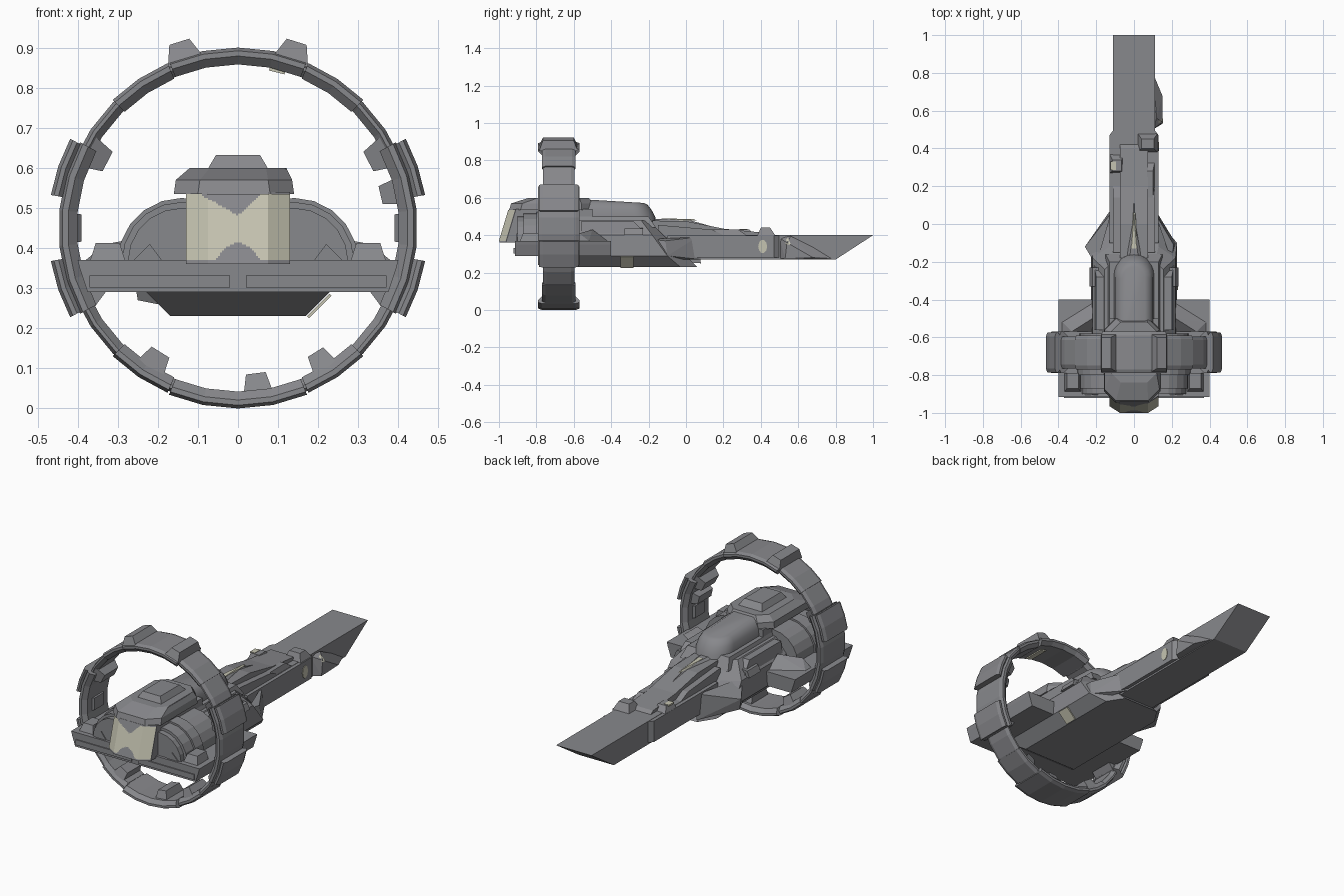
import bpy, bmesh, math
from mathutils import Vector

if "Cube" in bpy.data.objects:
    bpy.data.objects.remove(bpy.data.objects["Cube"])


def material(name, rgb):
    m = bpy.data.materials.new(name)
    m.diffuse_color = (*rgb, 1)
    m.use_nodes = True
    m.node_tree.nodes["Principled BSDF"].inputs["Base Color"].default_value = m.diffuse_color
    return m


GREY = material("hull grey", (0.245, 0.247, 0.262))
CREAM = material("pale cream", (0.56, 0.55, 0.44))


def finish(name, bm, mats=(GREY,)):
    bmesh.ops.recalc_face_normals(bm, faces=bm.faces)
    me = bpy.data.meshes.new(name)
    bm.to_mesh(me)
    bm.free()
    for m in mats:
        me.materials.append(m)
    ob = bpy.data.objects.new(name, me)
    bpy.context.collection.objects.link(ob)
    return ob


def hull(name, pts, mat=GREY):
    """Convex solid around a handful of points."""
    bm = bmesh.new()
    for p in pts:
        bm.verts.new(p)
    res = bmesh.ops.convex_hull(bm, input=bm.verts)
    loose = [v for v in bm.verts if not v.link_faces]
    bmesh.ops.delete(bm, geom=loose, context='VERTS')
    bmesh.ops.dissolve_limit(bm, angle_limit=0.01, verts=bm.verts, edges=bm.edges)
    return finish(name, bm, (mat,))


def box(name, x0, x1, y0, y1, z0, z1, mat=GREY, tx=0, ty0=0, ty1=0):
    """Box whose top may be pulled in at the sides, front and back."""
    return hull(name, [(x, y, z0) for x in (x0, x1) for y in (y0, y1)] +
                [(x, y, z1) for x in (x0 + tx, x1 - tx) for y in (y0 + ty0, y1 - ty1)], mat)


def loft(name, rings, closed=False, mat=GREY):
    bm = bmesh.new()
    vs = [[bm.verts.new(p) for p in r] for r in rings]
    n, k = len(vs[0]), len(vs)
    for i in range(k if closed else k - 1):
        a, b = vs[i], vs[(i + 1) % k]
        for j in range(n):
            bm.faces.new((a[j], a[(j + 1) % n], b[(j + 1) % n], b[j]))
    if not closed:
        bm.faces.new(vs[0])
        bm.faces.new(vs[-1])
    return finish(name, bm, (mat,))


def side_profile(name, pts, x0, x1, mat=GREY):
    return loft(name, [[(x, y, z) for y, z in pts] for x in (x0, x1)], mat=mat)


# --- big ring: base band plus heavier armour segments ---
CZ = 0.45


def polar(a, r, y):
    return (r * math.cos(a), y, CZ + r * math.sin(a))


def ring_part(name, d0, d1, rin, rout, y0, y1, closed=False):
    n = max(1, round((d1 - d0) / 11.25))
    mid, c = (rin + rout) / 2, 0.02
    sec = [(rin, y0 + c), (mid, y0), (rout - .008, y0), (rout, y0 + c),
           (rout, y1 - c), (rout - .008, y1), (mid, y1), (rin, y1 - c)]
    angs = [math.radians(d0 + (d1 - d0) * i / n) for i in range(n if closed else n + 1)]
    return loft(name, [[polar(a, r, y) for r, y in sec] for a in angs], closed)


ring_part("ring_band", 0, 360, 0.408, 0.442, -0.765, -0.595, True)
for i, mid in enumerate((90, 270)):
    ring_part(f"ring_cap_{i}", mid - 22.5, mid + 22.5, 0.408, 0.45, -0.79, -0.57)
for i, mid in enumerate((56.25, 123.75, 236.25, 303.75)):
    ring_part(f"ring_joint_plate_{i}", mid - 10.6, mid + 10.6, 0.405, 0.447, -0.77, -0.59)
for i, mid in enumerate((0, 180)):
    ring_part(f"ring_side_{i}", mid - 28.5, mid + 28.5, 0.402, 0.448, -0.79, -0.57)
    for s in (-1, 1):
        ring_part(f"ring_side_armour_{i}_{s}", mid + s * 19 - 9, mid + s * 19 + 9,
                  0.435, 0.474, -0.785, -0.575)


def tab(name, deg, r0, r1, w0, w1, y0, y1, mat=GREY):
    a = math.radians(deg)
    c, t = Vector((math.cos(a), 0, math.sin(a))), Vector((-math.sin(a), 0, math.cos(a)))
    o = Vector((0, 0, CZ))
    k = 0.02 if abs(r1 - r0) > 0.015 else 0
    hull(name, [o + c * r + t * (s * w) + Vector((0, y, 0))
                for r, w, ys in ((r0, w0, (y0, y1)), (r1, w1, (y0 + k, y1 - k)))
                for s in (-1, 1) for y in ys], mat)


# --- lugs on the outside and inside of the ring ---
for i, d in enumerate((107.5, 72.5)):
    tab(f"outer_lug_{i}", d, 0.435, 0.487, 0.046, 0.026, -0.785, -0.58)
for i, (d, w) in enumerate(((27, .042), (153, .042), (13, .035), (238, .04), (277, .038), (302, .035))):
    tab(f"inner_lug_{i}", d, 0.42, 0.365, w, w * 0.65, -0.76, -0.6)
for i, d in enumerate((0, 180)):
    tab(f"inner_hatch_{i}", d, 0.41, 0.39, 0.036, 0.034, -0.74, -0.62)
tab("ring_light", 76, 0.408, 0.4, 0.02, 0.02, -0.76, -0.64, CREAM)

# --- lower hull, stacked outlines ---
levels = []
for z, fw, w, yf, yc, yb in ((.23, .11, .168, .06, -.03, -.7), (.29, .12, .228, .0, -.1, -.79),
                             (.40, .13, .22, -.12, -.18, -.8), (.48, .11, .155, -.2, -.24, -.8)):
    levels.append([(-fw, yf, z), (-w, yc, z), (-w, yb, z), (w, yb, z), (w, yc, z), (fw, yf, z)])
loft("lower_hull", levels)
hull("left_cheek_fin", [(-.12, .08, .25), (-.12, .06, .39), (-.25, -.12, .27), (-.26, -.12, .33),
                        (-.2, -.22, .4), (-.2, -.22, .26)])
hull("right_cheek_fin", [(.11, .08, .27), (.11, .06, .39), (.22, -.1, .29), (.21, -.11, .37),
                         (.2, -.2, .38), (.2, -.2, .27)])
hull("hull_marking", [(x + d, y, z - d) for x, z in ((.172, .23), (.228, .286))
                      for y in (-.35, -.28) for d in (.0, .005)], CREAM)

# --- rear wing plate with framed panels ---
hull("wing_plate", [(s * x, y, z) for s in (-1, 1) for x, z in ((.4, .37), (.395, .35), (.375, .29))
                    for y in (-.915, -.4)])
for s in (-1, 1):
    xs = sorted((s * .02, s * .37))
    box(f"wing_rear_panel_{s}", *xs, -.921, -.913, .302, .332)
    xs = sorted((s * .28, s * .37))
    box(f"wing_step_{s}", *xs, -.89, -.79, .365, .412, tx=.015, ty0=.02)
    hull(f"wing_wedge_{s}", [(s * .22, -.42, .37), (s * .38, -.52, .37), (s * .38, -.57, .37),
                             (s * .22, -.57, .37), (s * .22, -.5, .43), (s * .33, -.57, .41)])
    hull(f"wing_under_brace_{s}", [(s * .33, -.6, .29), (s * .39, -.6, .3), (s * .36, -.6, .25),
                                   (s * .33, -.74, .29), (s * .39, -.74, .3), (s * .36, -.74, .25)])
    # engine drums with a raised rim
    for nm, r, y0, y1 in (("drum", .15, -.87, -.58), ("drum_rim", .16, -.8, -.73), ("drum_rear", .135, -.9, -.86)):
        arc = [(s * .14 + r * math.cos(math.pi * i / 10), .365 + r * math.sin(math.pi * i / 10)) for i in range(11)]
        loft(f"engine_{nm}_{s}", [[(x, y, z) for x, z in arc] for y in (y0, y1)])
    hull(f"drum_fin_{s}", [(s * .19, -.905, .37), (s * .26, -.905, .37), (s * .22, -.905, .41),
                           (s * .19, -.85, .37), (s * .26, -.85, .37), (s * .22, -.85, .41)])
    # shoulder pods along the hull
    xs = sorted((s * .13, s * .215))
    box(f"shoulder_{s}", *xs, -.56, -.2, .39, .475, tx=.015, ty1=.08)
    hull(f"shoulder_block_{s}", [(s * x, y, z) for x, z in ((.15, .4), (.235, .4), (.22, .435), (.15, .445))
                                 for y in (-.33, -.23)])

# --- rear core with curved pale panel ---
def rear_y(x, z):
    return -1 + max(0, abs(x) - .075) * .65 + (z - .37) * .3


hull("rear_core", [(x, rear_y(x, z) + .004, z) for x in (-.13, -.075, .075, .13) for z in (.36, .54)] +
     [(x, -.5, z) for x in (-.13, .13) for z in (.36, .54)])
bm = bmesh.new()
NX, NZ = 52, 34
grid = [[bm.verts.new((x, rear_y(x, z), z)) for x in [-.13 + .26 * i / NX for i in range(NX + 1)]]
        for z in [.37 + .165 * j / NZ for j in range(NZ + 1)]]
for j in range(NZ):
    for i in range(NX):
        f = bm.faces.new((grid[j][i], grid[j][i + 1], grid[j + 1][i + 1], grid[j + 1][i]))
        c = f.calc_center_median()
        slope = .55 if c.x < 0 else .9
        grey = c.z > .482 + slope * abs(c.x) or c.z < .413 - 14 * c.x ** 2
        f.material_index = 0 if grey else 1
finish("rear_glow_panel", bm, (GREY, CREAM))

# --- turret above the core ---
def octagon(x0, x1, y0, y1, c, z):
    return [(x0 + c, y0, z), (x1 - c, y0, z), (x1, y0 + c, z), (x1, y1 - c, z),
            (x1 - c, y1, z), (x0 + c, y1, z), (x0, y1 - c, z), (x0, y0 + c, z)]


hull("turret", octagon(-.16, .14, -.945, -.5, .06, .535) + octagon(-.155, .135, -.935, -.5, .06, .57) +
     octagon(-.12, .12, -.84, -.52, .05, .6))
box("turret_hatch", -.075, .075, -.79, -.57, .598, .632, tx=.02, ty0=.02, ty1=.03)
box("turret_side_block", .06, .122, -.8, -.6, .53, .598)

# --- deck and smooth canopy ---
box("canopy_deck", -.15, .15, -.6, -.16, .44, .5, tx=.02, ty1=.04)


def capsule(w, yf, yb, z, drop=0):
    arc = [(w * math.cos(math.pi * i / 12), yf - w + w * math.sin(math.pi * i / 12)) for i in range(13)]
    return [(x, y, z - drop * (y - yb)) for x, y in arc + [(-w, yb), (w, yb)]]


canopy = loft("canopy", [capsule(.108, -.155, -.6, .45), capsule(.106, -.165, -.6, .5),
                         capsule(.1, -.185, -.6, .545, .02), capsule(.085, -.205, -.6, .578, .04),
                         capsule(.06, -.225, -.6, .595, .06)])
bpy.context.view_layer.objects.active = canopy
canopy.select_set(True)
bpy.ops.object.shade_smooth_by_angle(angle=math.radians(35))

# --- long prow ---
side_profile("prow", [(-.2, .27), (.8, .27), (1, .4), (-.2, .4)], -.11, .11)
for s in (-1, 1):
    hull(f"prow_side_armour_{s}", [(s * x, y, z) for x, ya in ((.1, .51), (.13, .47)) for y in (-.1, ya)
                                   for z in (.28, .398)])
side_profile("prow_deck", [(-.18, .4), (.42, .4), (.4, .415), (.2, .435), (.0, .475), (-.18, .478)], -.075, .075)
side_profile("prow_deck_step", [(-.15, .4), (.2, .4), (.14, .43), (-.15, .455)], -.11, .11)
hull("prow_spine", [(-.04, -.17, .475), (.04, -.17, .475), (0, .18, .435), (-.022, -.17, .488),
                    (.022, -.17, .488), (0, 0, .486)])
hull("spine_light", [(-.016, -.13, .482), (.016, -.13, .482), (-.014, -.13, .49), (.014, -.13, .49),
                     (-.004, .06, .478), (.008, .06, .478), (0, .04, .486)], CREAM)
box("prow_block_right", .02, .125, .38, .48, .395, .44, tx=.02, ty0=.02, ty1=.03)
box("prow_block_left", -.13, -.05, .27, .37, .395, .43, tx=.015, ty0=.01, ty1=.03)
box("prow_block_light", -.125, -.095, .285, .33, .424, .433, CREAM)
box("prow_rail_right", .06, .11, .1, .33, .395, .43, tx=.01, ty1=.05)
hull("prow_right_bulge", [(.1, .5, .275), (.1, .5, .385), (.1, .8, .275), (.15, .68, .28),
                          (.15, .53, .275), (.15, .54, .36), (.12, .56, .395)])
hull("bulge_light", [(.13, .53, .37), (.153, .535, .35), (.153, .56, .352), (.13, .545, .386)], CREAM)
hull("prow_porthole", [(x, .41 + .024 * math.cos(math.pi * i / 5), .34 + .036 * math.sin(math.pi * i / 5))
                       for x in (.127, .133) for i in range(10)], CREAM)
